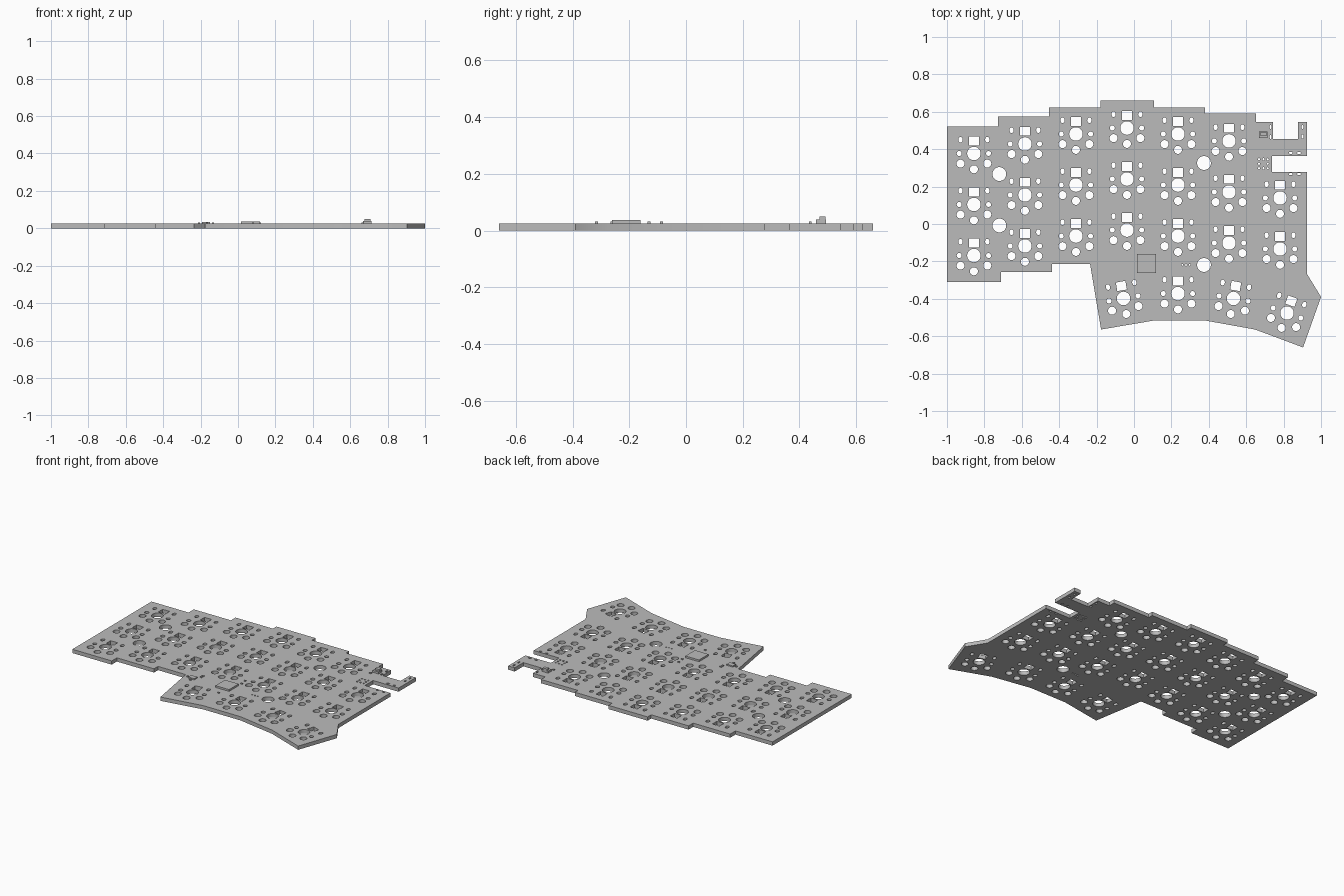
import bpy, bmesh, math

if "Cube" in bpy.data.objects:
    bpy.data.objects.remove(bpy.data.objects["Cube"])

T = 0.025  # board thickness

grey = bpy.data.materials.new("board_grey")
grey.diffuse_color = (0.5, 0.5, 0.5, 1)
grey.use_nodes = True
grey.node_tree.nodes["Principled BSDF"].inputs["Base Color"].default_value = grey.diffuse_color

loops = []  # outline first, then every hole


def oval(x, y, rx, ry=None, n=16, rot=0):
    """Add a round or oval hole."""
    ry = ry or rx
    c, s = math.cos(rot), math.sin(rot)
    pts = [(rx * math.cos(2 * math.pi * i / n), ry * math.sin(2 * math.pi * i / n)) for i in range(n)]
    loops.append([(x + u * c - v * s, y + u * s + v * c) for u, v in pts])


def key(x, y, deg=0):
    """Add the hole group of one key switch."""
    a = math.radians(deg)
    c, s = math.cos(a), math.sin(a)

    def put(u, v):
        return x + u * c - v * s, y + u * s + v * c

    oval(x, y, 0.036, n=32)
    oval(*put(0, -0.0845), 0.0215, n=24)
    for side in (-1, 1):
        oval(*put(side * 0.0716, -0.054), 0.0215, n=24)
        oval(*put(side * 0.0785, 0), 0.0136)
        oval(*put(side * 0.0716, 0.0738), 0.0115, 0.0155, rot=a)
    loops.append([put(u, v) for u, v in
                  ((-0.026, 0.044), (0.026, 0.044), (0.026, 0.091), (-0.026, 0.091))])


# Stepped board outline
loops.append([
    (-1, 0.52), (-0.727, 0.52), (-0.727, 0.575), (-0.455, 0.575), (-0.455, 0.623),
    (-0.18, 0.623), (-0.18, 0.66), (0.107, 0.66), (0.107, 0.623), (0.38, 0.623),
    (0.38, 0.591), (0.652, 0.591), (0.652, 0.546), (0.743, 0.546), (0.743, 0.455),
    (0.877, 0.455), (0.877, 0.546), (0.925, 0.546), (0.925, 0.364), (0.738, 0.364),
    (0.738, 0.278), (0.925, 0.278), (0.925, -0.267), (1, -0.39), (0.904, -0.66),
    (0.647, -0.564), (0.38, -0.516), (0.107, -0.516), (-0.176, -0.564), (-0.235, -0.214),
    (-0.438, -0.214), (-0.438, -0.256), (-0.711, -0.256), (-0.711, -0.31), (-1, -0.31)])

# Key columns, then the thumb keys
for i, top in enumerate((0.377, 0.428, 0.481, 0.513, 0.481, 0.444, 0.412)):
    for row in range(3):
        if i < 6 or row > 0:
            key(-0.856 + i * 0.2728, top - row * 0.2728)
for x, y, deg in ((-0.056, -0.398, 10), (0.235, -0.372, 0), (0.532, -0.398, -10), (0.818, -0.476, -20)):
    key(x, y, deg)

# Mounting holes
for x, y in ((-0.72, 0.267), (-0.72, -0.008), (0.374, 0.326), (0.374, -0.219)):
    oval(x, y, 0.037, n=32)

# Small pin holes
for x in (0.668, 0.692, 0.715):
    for y in (0.298, 0.322, 0.346):
        if y != 0.322 or x != 0.692:
            oval(x, y, 0.006, n=10)
for x, y in ((0.73, 0.518), (0.73, 0.466), (0.901, 0.518), (0.901, 0.468)):
    oval(x, y, 0.006, 0.011, n=12)
for y in (0.38, 0.267):
    for x in (0.838, 0.882):
        oval(x, y, 0.011, 0.006, n=12)
for x in (0.258, 0.278, 0.298):
    oval(x, -0.219, 0.005, n=10)

# Circuit board: filled outline with holes, extruded to thickness
curve = bpy.data.curves.new("board_profile", 'CURVE')
curve.dimensions = '2D'
curve.fill_mode = 'BOTH'
curve.extrude = T / 2
for pts in loops:
    sp = curve.splines.new('POLY')
    sp.points.add(len(pts) - 1)
    for p, (x, y) in zip(sp.points, pts):
        p.co = (x, y, 0, 1)
    sp.use_cyclic_u = True
helper = bpy.data.objects.new("board_profile", curve)
bpy.context.collection.objects.link(helper)
bpy.context.view_layer.update()
mesh = bpy.data.meshes.new_from_object(helper.evaluated_get(bpy.context.evaluated_depsgraph_get()))
bpy.data.objects.remove(helper)
bm = bmesh.new()
bm.from_mesh(mesh)
bmesh.ops.remove_doubles(bm, verts=bm.verts, dist=1e-5)
bmesh.ops.translate(bm, verts=bm.verts, vec=(0, 0, T / 2))
bmesh.ops.recalc_face_normals(bm, faces=bm.faces)
bm.to_mesh(mesh)
bm.free()
mesh.materials.clear()
mesh.materials.append(grey)
board = bpy.data.objects.new("circuit_board", mesh)
bpy.context.collection.objects.link(board)
bpy.context.view_layer.objects.active = board
board.select_set(True)
bpy.ops.object.shade_smooth_by_angle(angle=math.radians(35))
board.select_set(False)


def box(name, x, y, w, d, h, z=T):
    """Add a component standing on the board."""
    bpy.ops.mesh.primitive_cube_add(size=1, location=(x, y, z + h / 2))
    ob = bpy.context.object
    ob.name = name
    ob.scale = (w, d, h)
    ob.data.materials.append(grey)


# Main chip, oscillator and regulator
box("main_chip", 0.067, -0.211, 0.1, 0.1, 0.012)
box("small_chip", -0.171, -0.231, 0.045, 0.032, 0.008)

# Socket with raised body
box("socket_base", 0.69, 0.476, 0.045, 0.035, 0.013)
box("socket_body", 0.693, 0.481, 0.032, 0.022, 0.012, T + 0.012)

# Tiny resistors and capacitors
for x, y in ((-0.134, -0.176), (-0.134, -0.193), (-0.208, -0.231), (-0.166, -0.262),
             (0.112, -0.086), (0.118, -0.13), (0.08, -0.315), (0.166, -0.085),
             (0.667, 0.438), (0.735, 0.535), (0.91, 0.468)):
    if x != 0.166 and x < 0.7:
        box("tiny_component", x, y, 0.012, 0.01, 0.006)
